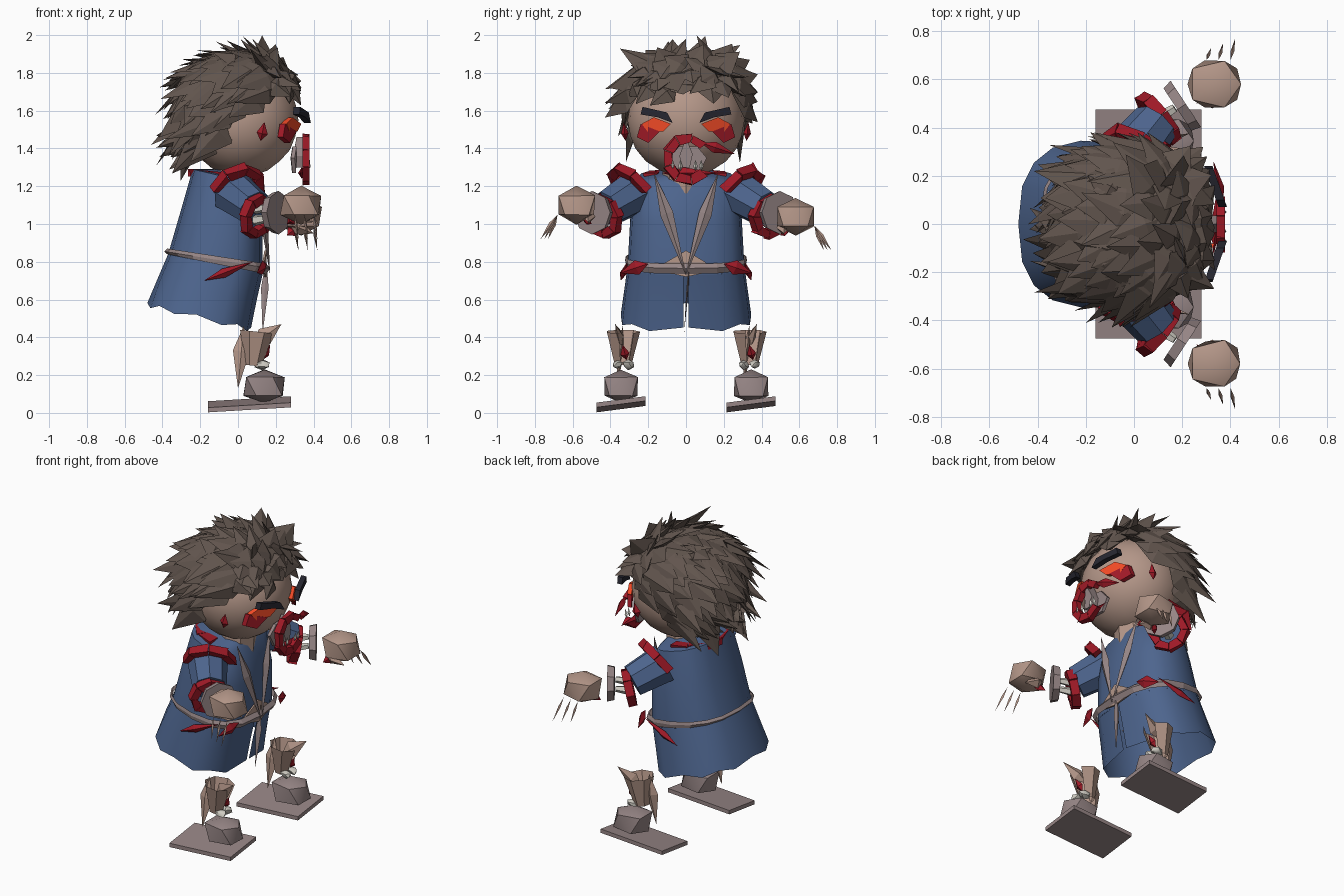
import bpy, bmesh, random
from math import sin, cos, pi, sqrt
from mathutils import Vector as V

if "Cube" in bpy.data.objects:
    bpy.data.objects.remove(bpy.data.objects["Cube"])

random.seed(4)
R = random.uniform
MATS = {}
for n, c in dict(skin=(.46, .31, .25), hair=(.12, .09, .075), cloth=(.075, .13, .27), trim=(.31, .24, .24),
                 red=(.35, .01, .02), glow=(.9, .07, .02), dark=(.02, .02, .03), bone=(.62, .6, .54)).items():
    MATS[n] = bpy.data.materials.new(n)
    MATS[n].diffuse_color = (*c, 1)

def spow(x, p):
    return abs(x) ** p * (1 if x > 0 else -1)

def make(name, bm, mat, smooth=False):
    bmesh.ops.recalc_face_normals(bm, faces=bm.faces[:])
    me = bpy.data.meshes.new(name)
    bm.to_mesh(me)
    bm.free()
    o = bpy.data.objects.new(name, me)
    bpy.context.collection.objects.link(o)
    me.materials.append(MATS[mat])
    if smooth:
        bpy.ops.object.select_all(action='DESELECT')
        o.select_set(True)
        bpy.context.view_layer.objects.active = o
        bpy.ops.object.shade_smooth_by_angle(angle=.75)

def blob(name, c, r, mat, sub=2, jitter=0.0, box=1.0):
    bm = bmesh.new()
    bmesh.ops.create_icosphere(bm, subdivisions=sub, radius=1)
    for v in bm.verts:
        k = 1 + R(-jitter, jitter)
        v.co = V(c) + V(spow(v.co[i], box) * r[i] * k for i in range(3))
    make(name, bm, mat, True)

def add_spike(bm, p, d, n, length, w, t, tail=.4):
    """Stretched octahedron: wide across, thin along n, tip along d."""
    d = V(d).normalized()
    s = d.cross(V(n)).normalized()
    n = s.cross(d)
    tip, end = bm.verts.new(p + d * length), bm.verts.new(p - d * length * tail)
    q = [bm.verts.new(p + o) for o in (s * w, n * t, -s * w, -n * t)]
    for i in range(4):
        bm.faces.new((q[i], q[(i + 1) % 4], tip))
        bm.faces.new((q[(i + 1) % 4], q[i], end))

def strip(name, a, b, n, w, t, mat):
    bm = bmesh.new()
    a, b = V(a), V(b)
    add_spike(bm, a.lerp(b, .4), b - a, n, (b - a).length * .6, w, t, .67)
    make(name, bm, mat)

def circle(c, axis, r, n, i):
    q = V(axis).normalized().to_track_quat('Z', 'Y')
    return V(c) + q @ V((cos(2 * pi * i / n) * r, sin(2 * pi * i / n) * r, 0))

def bridge(name, a, b, mat, smooth=False, drop=(), cap=True):
    """Join two point loops into a prism."""
    bm = bmesh.new()
    a, b = [[bm.verts.new(p) for p in loop] for loop in (a, b)]
    for i in range(len(a)):
        j = (i + 1) % len(a)
        if i not in drop:
            bm.faces.new((a[i], a[j], b[j], b[i]))
    if cap:
        bm.faces.new(a)
        bm.faces.new(b)
    make(name, bm, mat, smooth)

def tube(name, a, b, ra, rb, mat, n=8, drop=(), cap=True):
    loops = [[circle(c, V(b) - V(a), r, n, i) for i in range(n)] for c, r in ((a, ra), (b, rb))]
    bridge(name, *loops, mat, True, drop, cap)

def plate(name, pts, x, t, mat, slope=.5):
    """Thin slab drawn in y-z, bent back around the face."""
    bridge(name, *[[(x + dx - slope * abs(y), y, z) for y, z in pts] for dx in (0, t)], mat)

def torn_ring(name, c, axis, r, w, t, mat, n=8, keep=None):
    """Ring of separate jagged blocks."""
    bm = bmesh.new()
    k = V(axis).normalized()
    for i in range(n):
        if keep and not keep(circle(c, axis, r, n, i + .5)):
            continue
        vs = [bm.verts.new(circle(c, axis, (r + w * a) * R(.93, 1.07), n, i + e) + k * t * b)
              for e in (0, .97) for a, b in ((-1, -1), (1, -1), (1, 1), (-1, 1))]
        for j in range(4):
            bm.faces.new((vs[j], vs[(j + 1) % 4], vs[4 + (j + 1) % 4], vs[4 + j]))
        bm.faces.new(vs[:4])
        bm.faces.new(vs[4:])
    make(name, bm, mat)

def loft(name, secs, mat, n=16, slit=0.0, jag=0.0, smooth=True):
    """Sections are (x back, z back, x front, z front, half width); slit opens the front."""
    bm = bmesh.new()
    rows = []
    for k, (xb, zb, xf, zf, w) in enumerate(secs):
        rows.append([])
        for i in range(n + 1 if slit else n):
            a = slit + (2 * pi - 2 * slit) * i / n
            f = .5 + .5 * spow(cos(a), .8)
            y = w * spow(sin(a), .75) * (.9 + .1 * f)
            if slit and i in (0, n):
                y = .012 if i == 0 else -.012
            z = zb + (zf - zb) * f + (jag * (-1) ** i if k == len(secs) - 1 else 0)
            rows[-1].append(bm.verts.new((xb + (xf - xb) * f, y, z)))
    for p, q in zip(rows, rows[1:]):
        for i in range(n):
            j = i + 1 if slit else (i + 1) % n
            bm.faces.new((p[i], p[j], q[j], q[i]))
    make(name, bm, mat, smooth)

# Robe, belt, collar and sash
loft("robe_top", [(-.12, 1.29, .08, 1.25, .1), (-.24, 1.29, .1, 1.21, .27), (-.3, 1.08, .13, 1.0, .31),
                  (-.37, .84, .13, .73, .325)], "cloth")
loft("robe_skirt", [(-.37, .84, .13, .73, .325), (-.43, .7, .1, .6, .345), (-.48, .57, .07, .44, .365)],
     "cloth", slit=.06, jag=.012)
loft("belt", [(-.375, .84, .15, .735, .335), (-.39, .855, .17, .765, .34), (-.375, .87, .15, .79, .335)],
     "trim", smooth=False)
torn_ring("torn_collar", (-.04, 0, 1.25), (.1, 0, 1), .19, .03, .02, "red", 12, lambda p: p.x < .0)
tube("neck", (-.02, 0, 1.18), (0, 0, 1.32), .13, .12, "skin")
plate("belly_patch", [(-.17, .76), (.0, .86), (.1, .8), (.14, .75), (0, .72)], .14, .01, "skin", .1)
strip("sash_tail", (.15, .02, .82), (.13, -.01, .42), (0, 1, 0), .02, .006, "trim")

# Head, nose and torn mouth
blob("head", (.02, 0, 1.55), (.3, .31, .3), "skin", 3)
plate("nose", [(-.035, 1.36), (0, 1.46), (.035, 1.37), (.02, 1.3), (-.02, 1.3)], .31, .06, "trim")
torn_ring("torn_mouth", (.36, .01, 1.345), (1, 0, 0), .11, .025, .018, "red", 9, lambda p: p.y < .09)
plate("mouth_hollow", [(-.1, 1.35), (-.05, 1.41), (.06, 1.41), (.11, 1.35), (.07, 1.27), (-.06, 1.27)],
      .3, .02, "trim", .2)
strip("lip_wound", (.37, .08, 1.43), (.33, .26, 1.37), (1, 0, 0), .03, .02, "red")
strip("chin_wound", (.33, -.13, 1.27), (.35, .17, 1.27), (1, 0, 0), .03, .02, "red")
for i, y in enumerate((-.07, -.03, .05, .08)):
    strip(f"tooth_{i}", (.37, y, 1.28), (.38, y, 1.34), (1, 0, 0), .012, .01, "bone")

for s, side in ((1, "left"), (-1, "right")):
    # Eyes, brows and face wounds
    plate(side + "_eye", [(s * .08, 1.53), (s * .17, 1.565), (s * .235, 1.53), (s * .2, 1.485), (s * .12, 1.49)],
          .345, .03, "glow")
    plate(side + "_brow", [(s * .07, 1.535), (s * .1, 1.59), (s * .23, 1.62), (s * .24, 1.58), (s * .15, 1.565)],
          .375, .035, "dark", .35)
    plate(side + "_cheek_wound", [(s * .14, 1.49), (s * .24, 1.53), (s * .26, 1.46), (s * .2, 1.43)],
          .365, .03, "red", .6)
    strip(side + "_ear_wound", (.12, s * .32, 1.44), (.14, s * .33, 1.54), (0, 1, 0), .03, .02, "red")
    # Lapel and waist wounds
    strip(side + "_lapel", (.11, s * .17, 1.27), (.17, 0, .73), (1, 0, s * .2), .035, .022, "trim")
    strip(side + "_waist_wound", (-.18, s * .345, .70), (.08, s * .31, .8), (0, 1, 0), .025, .02, "red")
    strip(side + "_front_wound", (.15, s * .2, .79), (.1, s * .35, .74), (1, 0, 0), .04, .02, "red")
    # Arm: sleeve, torn seams, bones, cuff and fist
    zh = 1.05 - .03 * s
    tube(side + "_sleeve", (-.03, s * .27, 1.17), (.09, s * .42, 1.08), .12, .1, "cloth")
    torn_ring(side + "_shoulder_seam", (-.01, s * .28, 1.18), (.4, .65 * s, -.6), .135, .025, .025, "red", 8,
              lambda p: p.z > 1.15)
    torn_ring(side + "_elbow_seam", (.1, s * .44, 1.04), (.75, .6 * s, -.2), .095, .024, .025, "red")
    for k in (-.03, .03):
        tube(side + "_arm_bone", (.09, s * .43, 1.05 + k), (.17, s * .48, 1.06 + k), .03, .018, "bone", 5)
    tube(side + "_cuff", (.18, s * .475, 1.06), (.215, s * .498, 1.06), .105, .115, "trim", 8)
    blob(side + "_fist", (.335, s * .58, zh + .02), (.12, .11, .1), "skin", 1, .04, .85)
    strip(side + "_thumb", (.27, s * .51, zh - .02), (.4, s * .52, zh - .07), (0, 1, 0), .04, .035, "skin")
    strip(side + "_palm_wound", (.26, s * .5, zh - .08), (.32, s * .56, zh - .03), (0, 1, 0), .03, .02, "red")
    for i in range(3):
        strip(f"{side}_finger_{i}", (.3 + .05 * i, s * .68, zh - .03), (.32 + .05 * i, s * (.73 + .02 * i), zh - .16),
              (1, 0, 0), .012, .008, "skin")
    # Leg: torn shin, bone, boot and sole
    y = s * .335
    tube(side + "_shin", (.08, y, .25), (.1, y, .43), .045, .092, "skin", 7, (5,), False)
    strip(side + "_shin_flap", (.03, y, .46), (.0, y - .03, .13), (0, 1, 0), .045, .02, "skin")
    strip(side + "_knee_flap", (.08, y, .36), (.23, y + s * .04, .47), (0, 1, 0), .05, .02, "skin")
    strip(side + "_shin_wound", (.13, y + .02, .28), (.17, y, .36), (1, 0, 0), .025, .02, "red")
    for k in (-.03, .03):
        blob(side + "_ankle_bone", (.13, y + k, .255), (.04, .03, .025), "bone", 1, .2)
    blob(side + "_boot", (.14, s * .345, .14), (.12, .1, .09), "trim", 1, .03, .75)
    corners = [(-.16, .13), (.28, .13), (.28, -.13), (-.16, -.13)]
    bridge(side + "_sole", *[[(a, s * .345 + b, h + (a - .06) * .06 + b * .13) for a, b in corners]
                             for h in (.033, .058)], "trim")

# Hair: clipped cap plus layered flat shards sweeping back
def hairline(x):
    return 1.67 if x > .15 else max(1.31, 1.67 - (.15 - x) * .85)

def scalp(d, k=1.0):
    return V((.005 + .315 * k * spow(d.x, .85), .33 * k * spow(d.y, .8), 1.62 + .29 * k * spow(d.z, .8)))

cap, bm, N = bmesh.new(), bmesh.new(), 250
bmesh.ops.create_icosphere(cap, subdivisions=3, radius=1)
for v in cap.verts:
    v.co = scalp(v.co, .97)
bmesh.ops.delete(cap, geom=[v for v in cap.verts if v.co.z < hairline(v.co.x)], context='VERTS')
make("hair_cap", cap, "hair")
for i in range(N):
    z = 1 - 2 * (i + .5) / N
    d = V((sqrt(1 - z * z) * cos(i * 2.39996), sqrt(1 - z * z) * sin(i * 2.39996), z))
    p = scalp(d)
    if p.z < hairline(p.x) + .02:
        continue
    flow = V((-.75 + R(-.3, .3), -.12 + R(-.4, .4), -.5 + R(-.2, .2)))
    if d.x > .45:
        flow = V((R(-.1, .15), R(-.6, .6), -.4 if d.z < .6 else .3))
    flow = (flow - d * flow.dot(d)) + d * R(.05, .5)
    length = R(.14, .26) * (.5 if d.x > .45 else .75 if d.z > .6 else 1)
    add_spike(bm, p - d * .01, flow, d, length, R(.06, .105), R(.015, .035), .6)
for v in bm.verts:
    v.co = (max(min(v.co.x, .335), -.46), max(min(v.co.y, .38), -.43), min(v.co.z, 2.0 - R(0, .04)))
make("hair_spikes", bm, "hair")

for m in bpy.data.materials:
    if m.users and not m.is_grease_pencil:
        m.use_nodes = True
        m.node_tree.nodes["Principled BSDF"].inputs["Base Color"].default_value = m.diffuse_color
